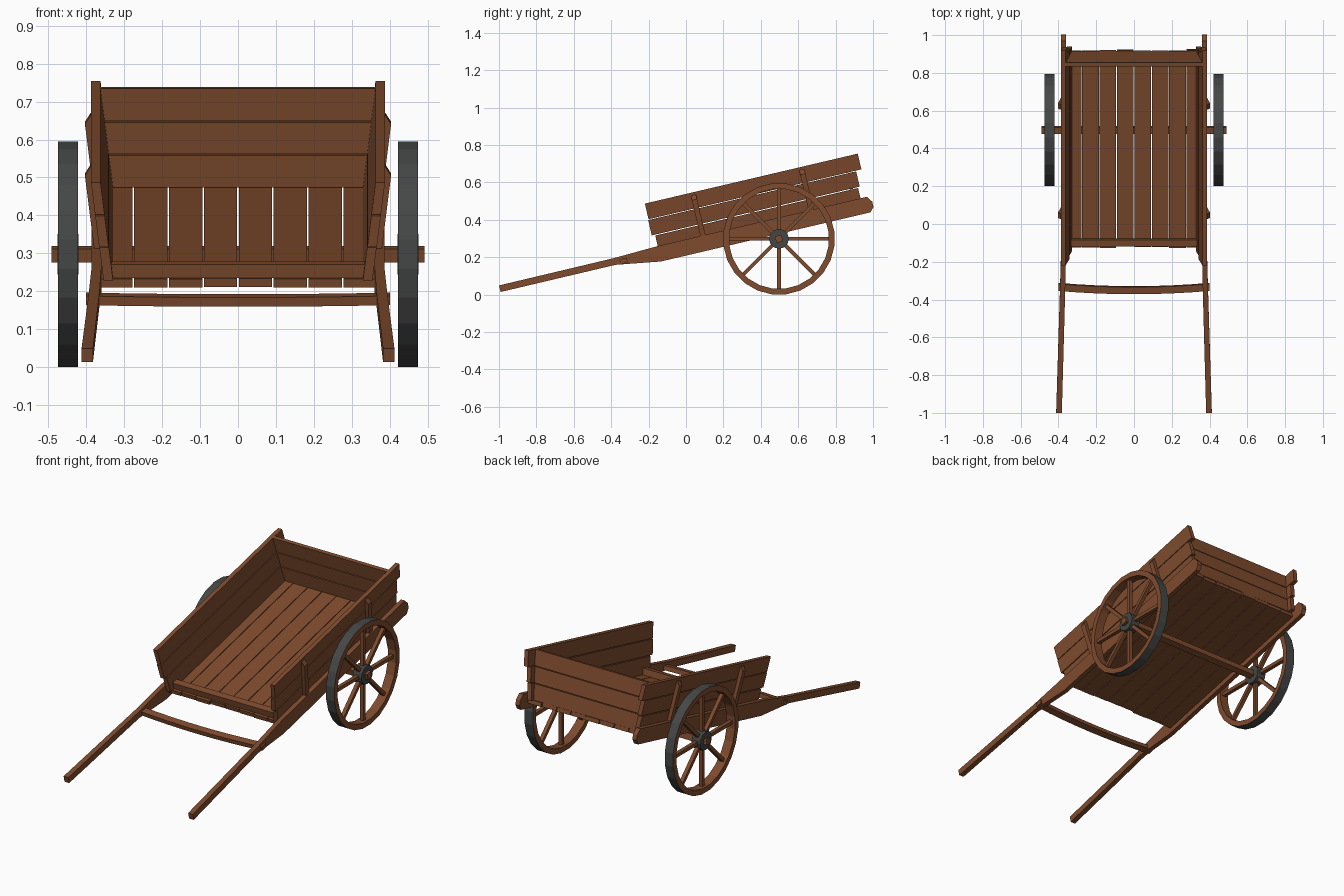
import bpy, bmesh, math, random
from mathutils import Matrix, Vector

if "Cube" in bpy.data.objects:
    bpy.data.objects.remove(bpy.data.objects["Cube"])

random.seed(4)
TILT = Matrix.Rotation(math.radians(13.2), 4, 'X')   # cart body leans back on its wheels


def material(name, rgb):
    m = bpy.data.materials.new(name)
    m.diffuse_color = (*rgb, 1)
    m.use_nodes = True
    m.node_tree.nodes["Principled BSDF"].inputs["Base Color"].default_value = m.diffuse_color
    return m


WOOD = material("brown wood", (0.21, 0.070, 0.027))
IRON = material("dark iron", (0.060, 0.062, 0.062))


def finish(name, bm, mats, matrix=TILT):
    bmesh.ops.recalc_face_normals(bm, faces=bm.faces)
    me = bpy.data.meshes.new(name)
    bm.to_mesh(me)
    bm.free()
    for m in mats:
        me.materials.append(m)
    me.transform(matrix)
    ob = bpy.data.objects.new(name, me)
    bpy.context.collection.objects.link(ob)
    return ob


def loft(name, rings, mat=WOOD, matrix=TILT):
    """Skin a row of equal closed sections and cap both ends."""
    bm = bmesh.new()
    vs = [[bm.verts.new(p) for p in r] for r in rings]
    n = len(rings[0])
    for a, b in zip(vs, vs[1:]):
        for i in range(n):
            bm.faces.new((a[i], a[(i + 1) % n], b[(i + 1) % n], b[i]))
    bm.faces.new(vs[0])
    bm.faces.new(vs[-1])
    return finish(name, bm, [mat], matrix)


def box(name, x, y, z, mat=WOOD, matrix=TILT):
    rings = [[(a, y[0], z[0]), (a, y[1], z[0]), (a, y[1], z[1]), (a, y[0], z[1])] for a in x]
    return loft(name, rings, mat, matrix)


def inner(w):
    """Inside face of the splayed sides at height w."""
    return 0.333 + (w - 0.288) * 0.029 / 0.236


# floor planks with slightly uneven ends
for i in range(8):
    x = -0.368 + i * 0.092
    lo, hi = max(x + 0.002, -0.361), min(x + 0.090, 0.361)
    box("floor_plank", (lo, hi),
        (-0.066 + random.uniform(-0.005, 0.004), 1.0 + random.uniform(-0.004, 0.006)),
        (0.232, 0.255))

# front sill lying across the floor
box("front_sill", (-0.334, 0.334), (-0.055, -0.018), (0.255, 0.291))

# tailboard planks, following the side splay
for lo, hi in ((0.256, 0.343), (0.347, 0.433), (0.437, 0.524)):
    rings = [[(-inner(w), 0.98, w), (inner(w), 0.98, w), (inner(w), 1.0, w), (-inner(w), 1.0, w)]
             for w in (lo, hi)]
    loft("tailboard_plank", rings)

for s in (1, -1):
    # shaft: thin handle, deep bed rail, chamfered tail
    rings = []
    for u, lo, hi, xc, h in ((-0.962, 0.240, 0.276, 0.397, 0.015),
                             (-0.33, 0.241, 0.278, 0.379, 0.014),
                             (-0.09, 0.203, 0.287, 0.373, 0.013),
                             (1.062, 0.203, 0.288, 0.373, 0.013),
                             (1.083, 0.228, 0.256, 0.373, 0.013)):
        rings.append([(s * (xc - h), u, lo), (s * (xc + h), u, lo),
                      (s * (xc + h), u, hi), (s * (xc - h), u, hi)])
    loft("shaft", rings)

    # splayed side planks with stepped ends
    for lo, hi, u0, u1 in ((0.255, 0.345, -0.088, 1.026),
                           (0.350, 0.434, -0.106, 1.036),
                           (0.438, 0.524, -0.103, 1.066)):
        rings = [[(s * inner(w), u0, w), (s * (inner(w) + 0.025), u0, w),
                  (s * (inner(w) + 0.025), u1, w), (s * inner(w), u1, w)] for w in (lo, hi)]
        loft("side_plank", rings)

    # stakes holding the side planks, outer top edge chamfered
    for u in (0.16, 0.755):
        rings = []
        for w, t in ((0.283, 0.022), (0.484, 0.022), (0.508, 0.004)):
            a = inner(w) + 0.024
            rings.append([(s * a, u - 0.014, w), (s * (a + t), u - 0.014, w),
                          (s * (a + t), u + 0.014, w), (s * a, u + 0.014, w)])
        loft("side_stake", rings)

# bowed crossbar between the shafts
rings = []
for i in range(9):
    x = -0.40 + i * 0.1
    b = -0.018 * (1 - (x / 0.4) ** 2)
    u = -0.283 + b
    rings.append([(x, u - 0.019, 0.239), (x, u + 0.019, 0.239),
                  (x, u + 0.019, 0.264), (x, u - 0.019, 0.264)])
loft("crossbar", rings)

# axle and wheels
HUB = Matrix.Translation((0, 0.497, 0.298))
box("axle", (-0.491, 0.491), (-0.018, 0.018), (-0.018, 0.018), matrix=HUB @ TILT)


def wheel_rim(x0, x1, r0, r1, n):
    bm = bmesh.new()
    rings = []
    for i in range(n):
        a = 2 * math.pi * (i + 0.5) / n
        c, d = math.cos(a), math.sin(a)
        rings.append([bm.verts.new((x, r * c, r * d))
                      for x, r in ((x0, r1), (x1, r1), (x1, r0), (x0, r0))])
    for i in range(n):
        a, b = rings[i], rings[(i + 1) % n]
        for k in range(4):
            f = bm.faces.new((a[k], a[(k + 1) % 4], b[(k + 1) % 4], b[k]))
            f.material_index = 1 if k == 0 else 0     # iron tyre on the tread only
    finish("wheel_rim", bm, [WOOD, IRON], HUB)


for s in (1, -1):
    wheel_rim(s * 0.421, s * 0.474, 0.268, 0.299, 24)
    rings = [[(s * x, 0.053 * math.cos(math.pi * k / 6), 0.053 * math.sin(math.pi * k / 6))
              for k in range(12)] for x in (0.420, 0.475)]
    loft("wheel_hub", rings, IRON, HUB)
    for k in range(8):
        box("wheel_spoke", (s * 0.437, s * 0.459), (-0.010, 0.010), (0.03, 0.275),
            matrix=HUB @ Matrix.Rotation(k * math.pi / 4, 4, 'X'))
